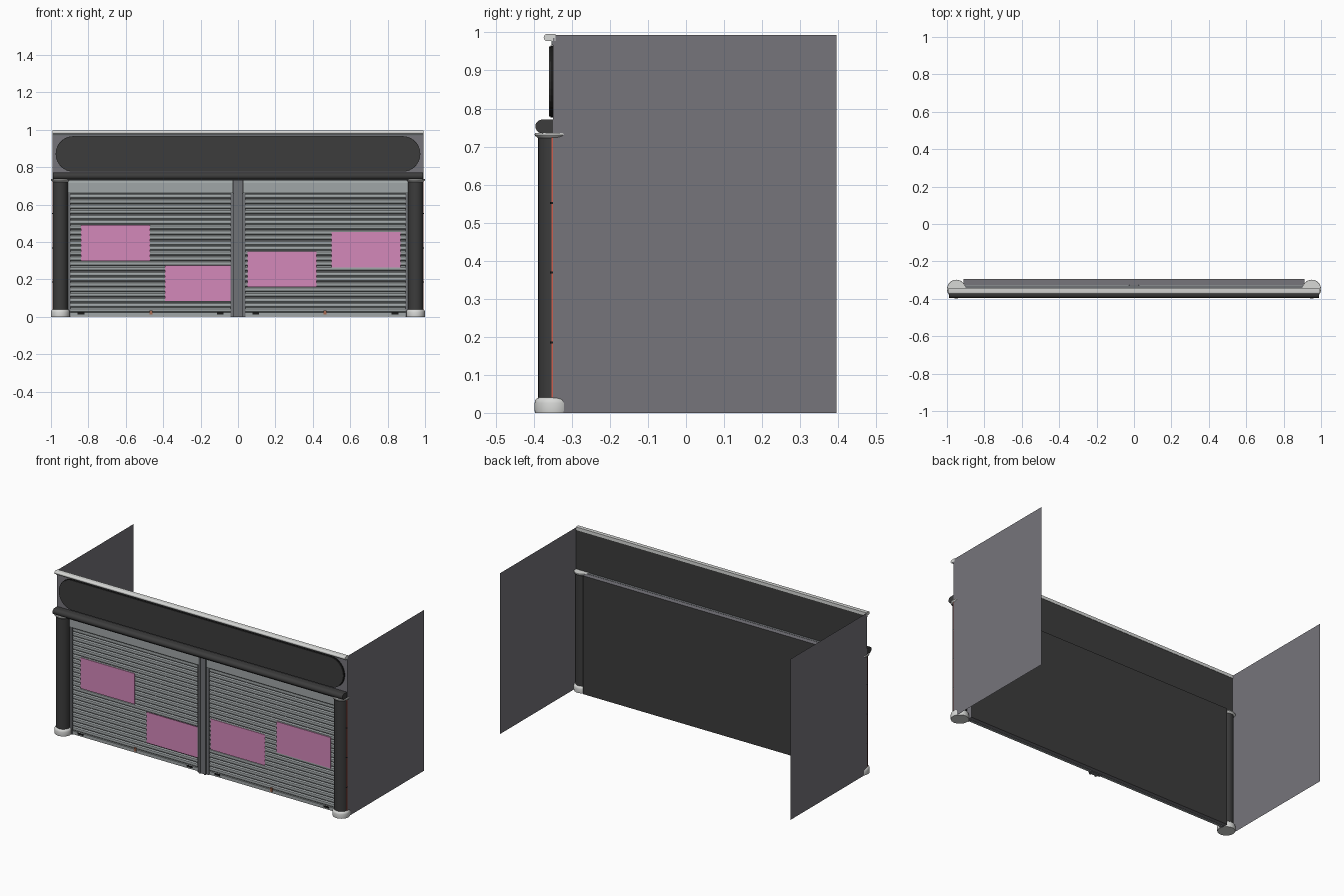
import bpy, bmesh, math

if "Cube" in bpy.data.objects:
    bpy.data.objects.remove(bpy.data.objects["Cube"])

def mat(name, rgb):
    m = bpy.data.materials.new(name)
    lin = [((c / 255 + 0.055) / 1.055) ** 2.4 if c > 10 else c / 3294 for c in rgb]
    m.diffuse_color = (*lin, 1)
    m.use_nodes = True
    m.node_tree.nodes["Principled BSDF"].inputs["Base Color"].default_value = m.diffuse_color
    return m

WALL = mat("wall grey", (118, 117, 123))
DARK = mat("charcoal", (60, 60, 60))
LIGHT = mat("pale grey", (215, 216, 214))
SHUT = mat("shutter grey", (160, 166, 167))
FRAME = mat("frame grey", (112, 114, 118))
PINK = mat("poster pink", (212, 136, 186))
RED = mat("salmon red", (205, 95, 80))
BLACK = mat("black", (25, 25, 25))
ORANGE = mat("lock brown", (165, 105, 80))

def make(name, verts, faces, *mats, smooth=False):
    me = bpy.data.meshes.new(name)
    me.from_pydata(verts, [], faces)
    for m in mats:
        me.materials.append(m)
    bm = bmesh.new()
    bm.from_mesh(me)
    bmesh.ops.recalc_face_normals(bm, faces=bm.faces)
    bm.to_mesh(me)
    bm.free()
    ob = bpy.data.objects.new(name, me)
    bpy.context.collection.objects.link(ob)
    if smooth:
        bpy.ops.object.select_all(action='DESELECT')
        ob.select_set(True)
        bpy.context.view_layer.objects.active = ob
        bpy.ops.object.shade_smooth_by_angle(angle=math.radians(35))
    return ob

def prism(name, profile, a, b, axis, *mats, smooth=False):
    """Extrude a closed profile from a to b: (y, z) along x, or (x, z) along y."""
    n = len(profile)
    put = (lambda t, p: (t, p[0], p[1])) if axis == 'x' else (lambda t, p: (p[0], t, p[1]))
    verts = [put(t, p) for t in (a, b) for p in profile]
    faces = [(i, (i + 1) % n, n + (i + 1) % n, n + i) for i in range(n)]
    faces += [tuple(range(n)), tuple(range(n, 2 * n))]
    return make(name, verts, faces, *mats, smooth=smooth)

def box(name, x, y, z, *mats):
    return prism(name, [(y[0], z[0]), (y[1], z[0]), (y[1], z[1]), (y[0], z[1])],
                 x[0], x[1], 'x', *mats)

def lathe(name, cx, cy, prof, m, n=32):
    verts = [(cx + r * math.cos(2 * math.pi * k / n), cy + r * math.sin(2 * math.pi * k / n), z)
             for r, z in prof for k in range(n)]
    faces = [(j * n + k, j * n + (k + 1) % n, (j + 1) * n + (k + 1) % n, (j + 1) * n + k)
             for j in range(len(prof) - 1) for k in range(n)]
    faces += [tuple(range(n)), tuple(range(len(verts) - n, len(verts)))]
    return make(name, verts, faces, m, smooth=True)

def back_dark(ob):
    # second material on faces that look backwards
    for p in ob.data.polygons:
        if p.normal.y > 0.9:
            p.material_index = 1

# fascia above the shutters, charcoal behind
back_dark(box("fascia", (-0.993, 0.993), (-0.349, -0.345), (0.735, 0.985), WALL, DARK))

# long sign board with round ends
r, zc, xc = 0.092, 0.871, 0.88
stadium = []
for s, start in ((1, -90), (-1, 90)):
    for k in range(17):
        t = math.radians(start + 180 * k / 16)
        stadium.append((s * xc + r * math.cos(t), zc + r * math.sin(t)))
prism("sign_board", stadium, -0.36, -0.349, 'y', DARK)
prism("sign_rim", [(x * 1.003, zc + (z - zc) * 1.03) for x, z in stadium],
      -0.356, -0.349, 'y', BLACK)

# rounded cap along the top edge and the trim below it
cap = [(-0.343, 0.977), (-0.343, 0.996)]
cap += [(-0.365 - 0.009 * math.sin(t), 0.9865 + 0.0095 * math.cos(t))
        for t in [math.pi * k / 8 for k in range(9)]]
prism("top_cap", cap, -0.993, 0.993, 'x', LIGHT, smooth=True)
box("cap_trim", (-0.993, 0.993), (-0.354, -0.348), (0.967, 0.977), FRAME)

# dark rounded awning bar
bar = [(-0.345, 0.735), (-0.345, 0.77), (-0.355, 0.771)]
bar += [(-0.378 - 0.018 * math.sin(t), 0.753 + 0.018 * math.cos(t))
        for t in [math.pi * k / 10 for k in range(11)]]
prism("awning_bar", bar, -0.99, 0.99, 'x', DARK, smooth=True)
box("awning_underplate", (-0.95, 0.95), (-0.375, -0.33), (0.728, 0.7345), FRAME)

# box behind the shutters
back_dark(box("shutter_housing", (-0.912, 0.912), (-0.327, -0.295), (0.004, 0.735), WALL, DARK))

for s, side in ((-1, "left"), (1, "right")):
    # side wall sheet
    X = s * 0.992
    make(side + "_side_wall", [(X, -0.349, 0), (X, 0.396, 0), (X, 0.396, 0.993), (X, -0.349, 0.993)],
         [(0, 1, 2, 3)], WALL)
    # round column with base and capital
    cx, cy = s * 0.95, -0.348
    lathe(side + "_column", cx, cy, [(0.0405, 0.02), (0.0405, 0.73)], DARK)
    lathe(side + "_column_base", cx, cy,
          [(0.049, 0), (0.05, 0.006), (0.05, 0.026), (0.048, 0.034), (0.043, 0.039), (0.0405, 0.04)], LIGHT)
    lathe(side + "_column_capital", cx, cy,
          [(0.0405, 0.722), (0.048, 0.728), (0.05, 0.731), (0.049, 0.736)], LIGHT)
    # thin red strip with dark clips on the outside of the column
    xs = sorted((s * 0.988, s * 0.993))
    box(side + "_red_strip", xs, (-0.354, -0.35), (0.04, 0.728), RED)
    for k in range(3):
        box(side + "_strip_clip", sorted((s * 0.988, s * 0.994)), (-0.357, -0.35),
            (0.183 + 0.183 * k, 0.188 + 0.183 * k), BLACK)

    # ribbed shutter curtain
    x0, x1 = sorted((s * 0.035, s * 0.9))
    n, zb, zt = 23, 0.022, 0.66
    h = (zt - zb) / n
    prof = [(-0.32, zt), (-0.32, zb)]
    for k in range(n):
        z = zb + k * h
        prof += [(-0.327, z), (-0.333, z + 0.2 * h), (-0.334, z + 0.5 * h),
                 (-0.333, z + 0.75 * h), (-0.327, z + 0.97 * h)]
    prism(side + "_shutter", prof, x0, x1, 'x', SHUT)
    box(side + "_bottom_rail", (x0, x1), (-0.336, -0.32), (0.002, 0.022), SHUT)
    # roller cover
    prism(side + "_roller_cover", [(-0.32, 0.66), (-0.342, 0.66), (-0.346, 0.668), (-0.346, 0.715),
                                   (-0.342, 0.728), (-0.32, 0.728)],
          *sorted((s * 0.026, s * 0.914)), 'x', SHUT)
    # guide rails
    for gx in (0.032, 0.902):
        box(side + "_guide_rail", (s * gx - 0.007, s * gx + 0.007), (-0.341, -0.32), (0, 0.662), FRAME)
    # bottom handles and lock
    for hx in (0.095, 0.84):
        box(side + "_handle", (s * hx - 0.018, s * hx + 0.018), (-0.341, -0.334), (0.012, 0.022), BLACK)
    box(side + "_lock", (s * 0.465 - 0.007, s * 0.465 + 0.007), (-0.342, -0.334), (0.012, 0.034), ORANGE)

# centre post with raised side ribs
box("centre_post", (-0.024, 0.024), (-0.346, -0.32), (0, 0.728), FRAME)
for s in (-1, 1):
    box("post_rib", (s * 0.019 - 0.005, s * 0.019 + 0.005), (-0.352, -0.346), (0, 0.715), FRAME)

# pink posters on the shutters
for x, z in ((-0.84, 0.30), (-0.39, 0.085), (0.05, 0.16), (0.5, 0.263)):
    box("poster", (x, min(x + 0.37, -0.03) if x < 0 else x + 0.37), (-0.338, -0.334), (z, z + 0.19), PINK)
